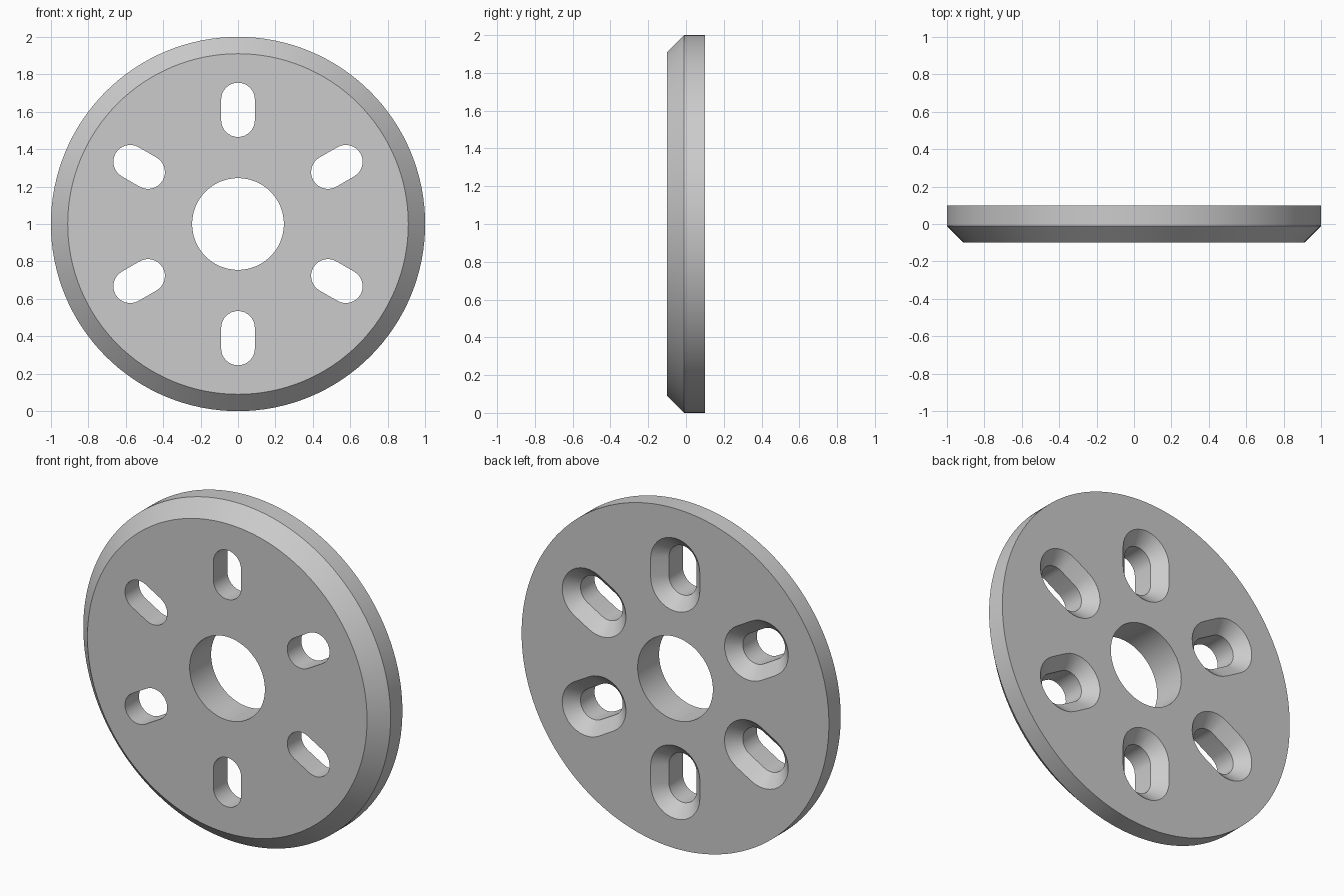
import bpy, bmesh
from math import sin, cos, pi, radians
from mathutils import Matrix, Vector

if "Cube" in bpy.data.objects:
    bpy.data.objects.remove(bpy.data.objects["Cube"], do_unlink=True)

FRONT, BACK = -0.1, 0.1
CENTRE = Matrix.Translation((0, 0, 1))

metal = bpy.data.materials.new("grey metal")
metal.use_nodes = True
grey = (0.6, 0.6, 0.6, 1)
metal.diffuse_color = grey
metal.node_tree.nodes["Principled BSDF"].inputs["Base Color"].default_value = grey


def circle(r, n):
    return [(r * cos(2 * pi * i / n), r * sin(2 * pi * i / n)) for i in range(n)]


def slot(r, inner=0.555, outer=0.665, n=16):
    """Rounded slot outline lying along +z from the centre."""
    top = [(r * cos(pi * i / n), outer + r * sin(pi * i / n)) for i in range(n + 1)]
    low = [(-r * cos(pi * i / n), inner - r * sin(pi * i / n)) for i in range(n + 1)]
    return top + low


def loft(name, sections):
    """Closed solid through (y, outline) sections."""
    bm = bmesh.new()
    loops = [[bm.verts.new((x, y, z)) for x, z in pts] for y, pts in sections]
    for a, b in zip(loops, loops[1:]):
        n = len(a)
        for i in range(n):
            j = (i + 1) % n
            bm.faces.new((a[i], a[j], b[j], b[i]))
    bm.faces.new(loops[0])
    bm.faces.new(loops[-1])
    bmesh.ops.recalc_face_normals(bm, faces=bm.faces)
    mesh = bpy.data.meshes.new(name)
    bm.to_mesh(mesh)
    bm.free()
    obj = bpy.data.objects.new(name, mesh)
    obj.matrix_world = CENTRE
    bpy.context.collection.objects.link(obj)
    return obj


# Disc with a bevelled front rim
disc = loft("slotted_disc", [(FRONT, circle(0.91, 128)),
                             (-0.01, circle(1, 128)),
                             (BACK, circle(1, 128))])
disc.data.materials.append(metal)

# Centre bore
cutters = [loft("bore_cutter", [(-0.2, circle(0.245, 96)), (0.2, circle(0.245, 96))])]

# Six radial slots, countersunk from the back
for k in range(6):
    cutter = loft("slot_cutter", [(-0.2, slot(0.09)), (0.03, slot(0.09)),
                                  (BACK, slot(0.16)), (0.12, slot(0.18))])
    cutter.matrix_world = CENTRE @ Matrix.Rotation(radians(60 * k), 4, "Y")
    cutters.append(cutter)

for cutter in cutters:
    cutter.hide_render = True
    cutter.data.materials.append(metal)
    mod = disc.modifiers.new("cut", "BOOLEAN")
    mod.operation = "DIFFERENCE"
    mod.solver = "EXACT"
    mod.object = cutter

# Bake the cuts and drop the cutters
bpy.context.view_layer.update()
graph = bpy.context.evaluated_depsgraph_get()
baked = bpy.data.meshes.new_from_object(disc.evaluated_get(graph))
disc.modifiers.clear()
disc.data = baked
for cutter in cutters:
    bpy.data.objects.remove(cutter, do_unlink=True)

# Smooth curved walls, sharp rims
bpy.ops.object.select_all(action="DESELECT")
disc.select_set(True)
bpy.context.view_layer.objects.active = disc
bpy.ops.object.shade_smooth_by_angle(angle=radians(30))
